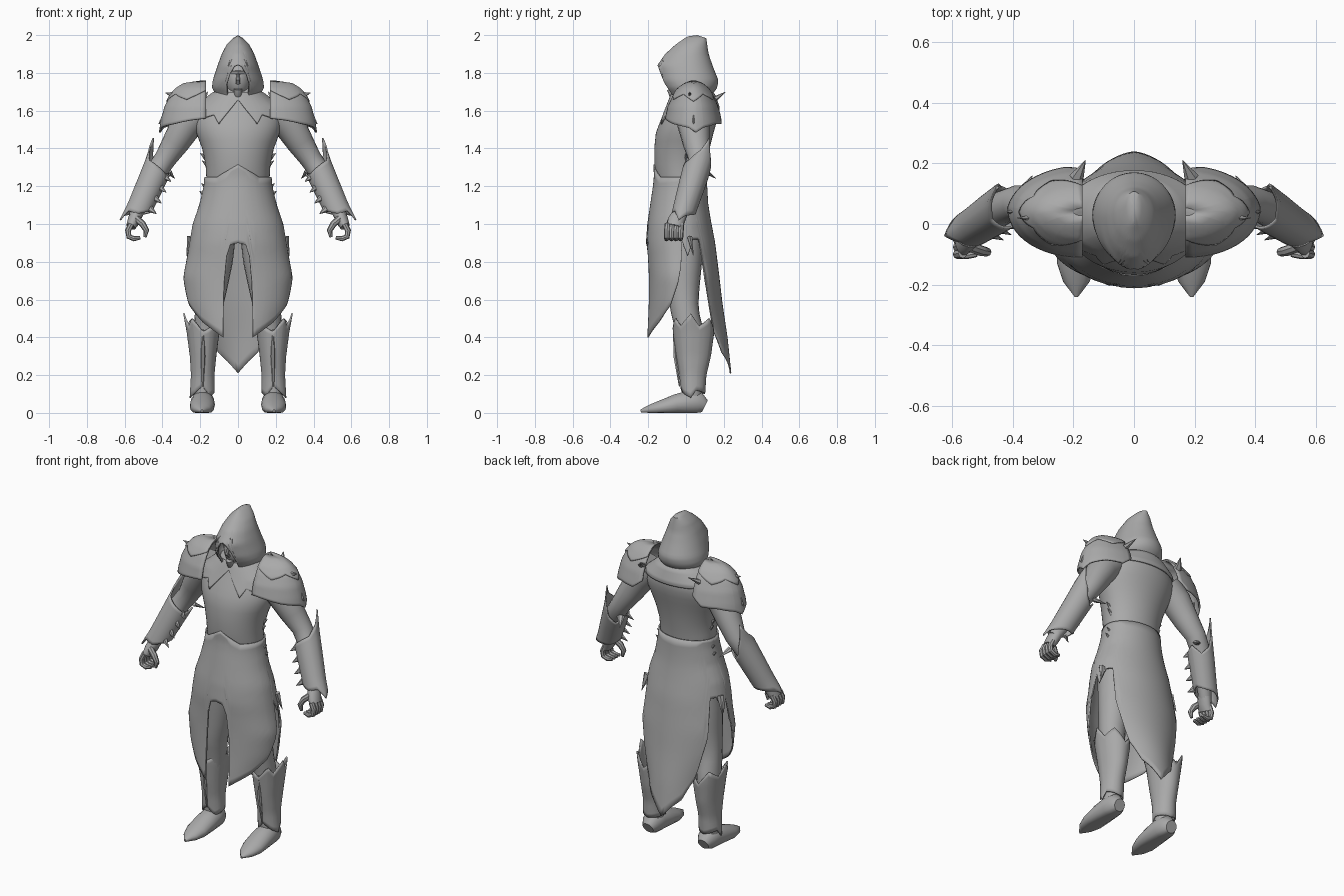
import bpy, bmesh, math
from mathutils import Vector, Matrix

grey = bpy.data.materials.new("stone grey")
grey.diffuse_color = (0.40, 0.40, 0.40, 1)


def lerp(table, t):
    """Piecewise linear lookup; rows are (key, values...) with rising keys."""
    if t <= table[0][0]:
        return table[0][1:]
    for a, b in zip(table, table[1:]):
        if t <= b[0]:
            f = (t - a[0]) / (b[0] - a[0])
            return [p + (q - p) * f for p, q in zip(a[1:], b[1:])]
    return table[-1][1:]


def finish(name, bm, mirror=False, thick=0, angle=40):
    bmesh.ops.remove_doubles(bm, verts=bm.verts, dist=0.0004)
    me = bpy.data.meshes.new(name)
    bm.to_mesh(me)
    bm.free()
    me.materials.append(grey)
    ob = bpy.data.objects.new(name, me)
    bpy.context.collection.objects.link(ob)
    bpy.ops.object.select_all(action='DESELECT')
    ob.select_set(True)
    bpy.context.view_layer.objects.active = ob
    bpy.ops.object.shade_smooth_by_angle(angle=math.radians(angle))
    if thick:
        s = ob.modifiers.new("thickness", 'SOLIDIFY')
        s.thickness, s.offset = thick, -1
    if mirror:
        ob.modifiers.new("mirror", 'MIRROR')
    return ob


def shell(name, prof, top, hem, span=(-180, 180), n=48, rows=14, grow=0,
          mat=None, **kw):
    """Wrapped surface. prof: (z, cx, cy, rx, front y, back y); top and hem
    give heights by angle, 0 = front, 90 = outer side, 180 = back."""
    even = top[0][0] >= 0 and hem[0][0] >= 0
    ts = {round(span[0] + (span[1] - span[0]) * i / n, 2) for i in range(n + 1)}
    for t, _ in top + hem:
        ts |= {s for s in ((t, -t) if even else (t,)) if span[0] <= s <= span[1]}
    ts = sorted(ts)
    prof = sorted(prof)
    bm = bmesh.new()
    grid = []
    for t in ts:
        k = abs(t) if even else t
        hi, lo = lerp(top, k)[0], lerp(hem, k)[0]
        col = []
        for j in range(rows + 1):
            z = hi + (lo - hi) * j / rows
            cx, cy, rx, yf, yb = lerp(prof, z)
            a = math.radians(t)
            ry = (cy - yf if math.cos(a) > 0 else yb - cy) + grow
            p = Vector((cx + (rx + grow) * math.sin(a), cy - ry * math.cos(a), z))
            col.append(bm.verts.new(mat @ p if mat else p))
        grid.append(col)
    for a, b in zip(grid, grid[1:]):
        for j in range(rows):
            bm.faces.new((a[j + 1], b[j + 1], b[j], a[j]))
    return finish(name, bm, **kw)


def tube(name, pts, n=14, floor=False, **kw):
    """Limb through points (x, y, z, side radius, other radius)."""
    bm = bmesh.new()
    P = [Vector(p[:3]) for p in pts]
    rings = []
    for i, p in enumerate(pts):
        d = (P[min(i + 1, len(P) - 1)] - P[max(i - 1, 0)]).normalized()
        ref = Vector((0, 0, 1)) if abs(d.y) > 0.7 else Vector((0, 1, 0))
        u = ref.cross(d).normalized()
        w = d.cross(u)
        ring = []
        for k in range(n):
            a = 2 * math.pi * k / n
            q = P[i] + u * math.cos(a) * p[3] + w * math.sin(a) * p[-1]
            if floor:
                q.z = max(q.z, 0)
            ring.append(bm.verts.new(q))
        rings.append(ring)
    for a, b in zip(rings, rings[1:]):
        for k in range(n):
            m = (k + 1) % n
            bm.faces.new((a[k], a[m], b[m], b[k]))
    bm.faces.new(rings[0][::-1])
    bm.faces.new(rings[-1])
    return finish(name, bm, **kw)


def spike(name, base, tip, r):
    return tube(name, [(*base, r, r * 0.6), (*tip, 0.001, 0.001)], n=6, mirror=True)


# Torso and the raised mantle over the chest
torso = [(1.15, 0, -.02, .16, -.14, .09), (1.25, 0, -.02, .168, -.16, .10),
         (1.32, 0, -.02, .172, -.167, .11), (1.40, 0, -.01, .19, -.168, .125),
         (1.48, 0, 0, .22, -.16, .145), (1.55, 0, .02, .24, -.135, .165),
         (1.62, 0, .03, .22, -.10, .17), (1.68, 0, .04, .15, -.075, .15),
         (1.73, 0, .03, .08, -.05, .11)]
shell("torso", torso, [(0, 1.73)], [(0, 1.15)])
shell("mantle", torso, [(0, 1.70)],
      [(0, 1.66), (10, 1.61), (25, 1.53), (32, 1.58), (50, 1.56), (90, 1.60), (180, 1.60)],
      grow=0.008, thick=0.008)

# Long skirt with front slit, side points and back tail
skirt = [(1.32, 0, -.02, .178, -.172, .115), (1.25, 0, -.02, .178, -.17, .112),
         (1.2, 0, -.02, .182, -.175, .112), (1.1, 0, -.03, .205, -.19, .118),
         (1.0, 0, -.03, .24, -.205, .135), (.9, 0, -.03, .257, -.212, .155),
         (.83, 0, -.03, .268, -.205, .163), (.72, 0, -.03, .29, -.20, .177),
         (.58, 0, -.03, .275, -.203, .193), (.4, 0, -.03, .22, -.217, .22),
         (.21, 0, -.03, .20, -.22, .24)]
shell("skirt", skirt, [(0, 1.315), (20, 1.28), (38, 1.25), (180, 1.25)],
      [(0, .90), (9, .89), (13, .83), (17, .55), (21, .40), (32, .43), (50, .48),
       (72, .57), (86, .69), (91, .77), (93, .91), (102, .83), (112, .92), (123, .92),
       (131, .66), (137, .43), (150, .32), (165, .27), (180, .21)],
      n=72, rows=22, thick=0.008)
for z, w in ((1.36, .20), (1.32, .19), (1.20, .195), (1.16, .205)):
    spike("waist_point", (w - .04, 0, z - .015), (w, 0, z + .015), .02)
spike("hip_point", (.245, .02, .93), (.272, .04, .83), .025)

# Hood with face opening, head inside
hood = [(1.60, 0, .03, .09, -.06, .11), (1.68, 0, .03, .115, -.085, .135),
        (1.72, 0, .03, .138, -.115, .165), (1.76, 0, .03, .134, -.138, .172),
        (1.84, 0, .02, .108, -.152, .14), (1.90, 0, .02, .086, -.11, .12),
        (1.95, 0, .04, .06, -.055, .112), (1.985, 0, .06, .025, -.005, .107),
        (1.998, 0, .06, .008, .02, .104), (2.0, 0, .06, .0002, .0598, .0602)]
shell("hood", hood, [(0, 2.0)],
      [(0, 1.845), (10, 1.835), (19, 1.80), (26, 1.74), (29, 1.68), (36, 1.65),
       (60, 1.61), (180, 1.60)], n=56, rows=24, thick=0.01)
bm = bmesh.new()
bmesh.ops.create_uvsphere(bm, u_segments=20, v_segments=14, radius=1,
                          matrix=Matrix.LocRotScale((0, 0, 1.77), None, (.072, .095, .105)))
finish("head", bm)
tube("nose", [(0, -.088, 1.80, .006), (0, -.108, 1.762, .011), (0, -.09, 1.745, .012)], n=8)
tube("brow", [(-.05, -.065, 1.80, .01), (0, -.092, 1.80, .012), (.05, -.065, 1.80, .01)], n=8)
tube("chin", [(0, -.08, 1.715, .022), (0, -.07, 1.68, .02), (0, -.04, 1.66, .02)], n=10)

# Two-layer shoulder plates
dome = [(1.48, .17, .04, .25, -.118, .20), (1.55, .17, .04, .238, -.113, .19),
        (1.62, .17, .04, .22, -.098, .172), (1.68, .17, .04, .19, -.07, .145),
        (1.72, .17, .04, .155, -.04, .115), (1.745, .17, .04, .115, -.005, .085),
        (1.758, .17, .04, .05, .025, .055), (1.76, .17, .04, .0002, .0398, .0402)]
shell("shoulder_plate", dome, [(0, 1.76)],
      [(0, 1.56), (20, 1.55), (45, 1.53), (80, 1.51), (95, 1.485), (110, 1.51),
       (140, 1.53), (165, 1.53), (180, 1.58)],
      span=(0, 180), n=28, rows=16, thick=0.01, mirror=True)
shell("shoulder_cap", dome, [(0, 1.759)],
      [(0, 1.71), (30, 1.66), (60, 1.69), (90, 1.65), (120, 1.69), (150, 1.66), (180, 1.71)],
      span=(0, 180), n=28, rows=8, grow=0.006, thick=0.008, mirror=True)
spike("shoulder_spike", (.335, .02, 1.68), (.385, .02, 1.695), .02)
spike("shoulder_back_spike", (.19, .15, 1.66), (.16, .21, 1.70), .025)
spike("shoulder_edge_spike", (.385, .04, 1.56), (.42, .04, 1.53), .025)

# Arms
tube("arm", [(.20, .03, 1.60, .09), (.27, .04, 1.53, .086), (.33, .055, 1.43, .072),
             (.385, .07, 1.345, .058), (.43, .055, 1.28, .056), (.49, .01, 1.16, .048),
             (.545, -.035, 1.04, .034)], n=18, mirror=True)

# Forearm guards, laid along the forearm axis
wrist, elbow = Vector((.54, -.02, 1.04)), Vector((.415, .065, 1.32))
up = (elbow - wrist).normalized()
side = (Vector((0, 1, 0)).cross(up)).normalized()
fwd = up.cross(side)
mat = Matrix((side, fwd, up)).transposed().to_4x4()
mat.translation = wrist
guard = [(-.06, 0, 0, .072, -.055, .062), (.05, 0, 0, .068, -.062, .065),
         (.2, 0, 0, .073, -.07, .072), (.33, 0, 0, .078, -.075, .075),
         (.45, .015, 0, .085, -.08, .06)]
shell("forearm_guard", guard,
      [(-180, .28), (-140, .25), (-100, .30), (-60, .26), (0, .28), (50, .30), (90, .36),
       (118, .44), (140, .36), (180, .28)],
      [(-180, .03), (-135, .05), (-90, .07), (-45, .04), (0, .0), (45, .0), (85, -.055),
       (110, -.02), (180, .03)], n=32, mat=mat, thick=0.008, mirror=True)
for i in range(4):
    p = mat @ Vector((-.05, -.035, .06 + .065 * i))
    spike("guard_spike", p, p + side * -.045 + fwd * -.012 + up * -.015, .02)
spike("elbow_spike", (.37, .10, 1.28), (.335, .16, 1.24), .022)

# Hands with curled fingers
tube("palm", [(.535, -.03, 1.06, .034, .04), (.55, -.05, 1.02, .034, .045),
              (.567, -.06, .985, .026, .046)], mirror=True)
for i in range(4):
    y = -.025 - .024 * i
    tube("finger", [(.565, y, 1.0, .016), (.582, y - .003, .965, .016), (.577, y - .004, .933, .015),
                    (.55, y - .005, .922, .014), (.518, y - .003, .927, .009)], n=8, mirror=True)
tube("thumb", [(.54, -.075, 1.03, .018), (.505, -.088, 1.0, .018), (.485, -.092, .965, .015),
               (.492, -.09, .93, .008)], n=8, mirror=True)

# Legs, greaves and pointed boots
leg = [(1.0, .11, -.01, .105, -.13, .09), (.8, .125, -.01, .098, -.11, .085),
       (.65, .14, -.01, .082, -.095, .07), (.55, .155, 0, .072, -.085, .065),
       (.45, .165, .01, .068, -.06, .09), (.35, .175, .02, .062, -.05, .10),
       (.2, .185, .03, .05, -.025, .085), (.05, .187, .03, .05, -.02, .085)]
shell("leg", leg, [(0, 1.0)], [(0, .05)], n=20, rows=18, mirror=True)
greave = [(.53, .193, .03, .098, -.08, .145), (.43, .185, .03, .087, -.07, .15),
          (.3, .185, .03, .07, -.052, .132), (.2, .187, .03, .062, -.035, .108),
          (.08, .19, .03, .066, -.025, .10)]
shell("greave", greave,
      [(-180, .42), (-140, .48), (-100, .45), (-60, .50), (-25, .45), (0, .43), (35, .50),
       (55, .46), (88, .525), (110, .46), (145, .50), (180, .42)],
      [(-180, .10), (-90, .11), (-40, .09), (0, .14), (45, .10), (85, .08), (110, .12), (180, .10)],
      n=32, thick=0.008, mirror=True)
tube("greave_ridge", [(.185, -.065, .44, .004), (.185, -.056, .3, .012), (.187, -.034, .14, .004)],
     n=6, mirror=True)
tube("boot", [(.187, .10, .035, .035, .035), (.187, .07, .05, .055, .06), (.187, .02, .055, .062, .065),
              (.188, -.05, .045, .066, .055), (.19, -.13, .028, .064, .04),
              (.19, -.19, .018, .044, .026), (.19, -.24, .01, .006, .008)],
     n=18, floor=True, mirror=True)
